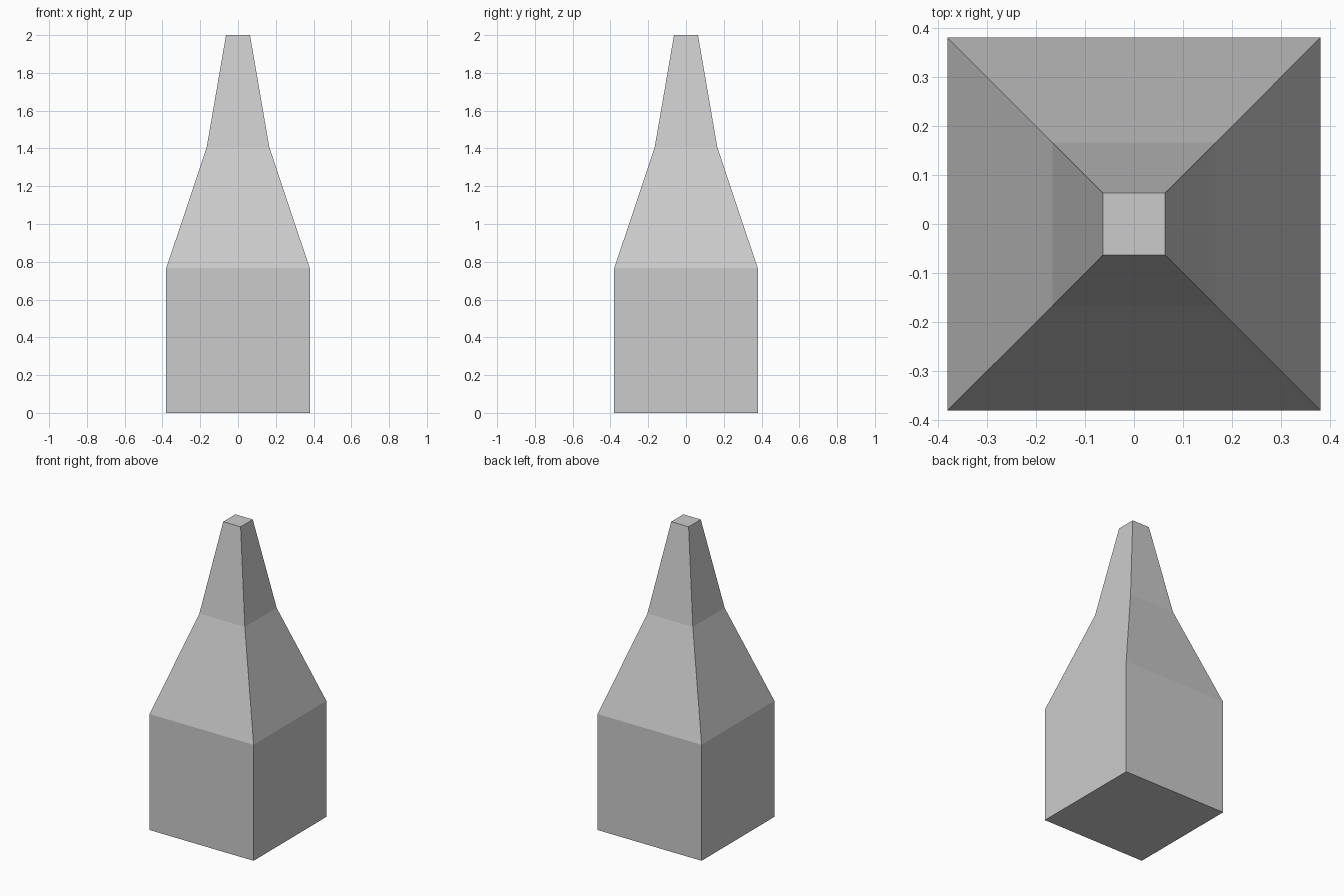
import bpy
import bmesh

if "Cube" in bpy.data.objects:
    bpy.data.objects.remove(bpy.data.objects["Cube"])

# Square cross-sections from bottom to top: (half width, height)
PROFILE = [(0.38, 0.0), (0.38, 0.766), (0.166, 1.405), (0.0635, 2.0)]


def square_loft(name, profile):
    bm = bmesh.new()
    rings = [[bm.verts.new((sx * h, sy * h, z))
              for sx, sy in ((-1, -1), (1, -1), (1, 1), (-1, 1))]
             for h, z in profile]
    # Side walls between neighbouring rings
    for low, high in zip(rings, rings[1:]):
        for i in range(4):
            j = (i + 1) % 4
            bm.faces.new((low[i], low[j], high[j], high[i]))
    # Bottom and top caps
    bm.faces.new(rings[0][::-1])
    bm.faces.new(rings[-1])
    mesh = bpy.data.meshes.new(name)
    bm.to_mesh(mesh)
    bm.free()
    obj = bpy.data.objects.new(name, mesh)
    bpy.context.collection.objects.link(obj)
    return obj


# Tapered square tower, flat shaded
square_loft("tapered_tower", PROFILE)
